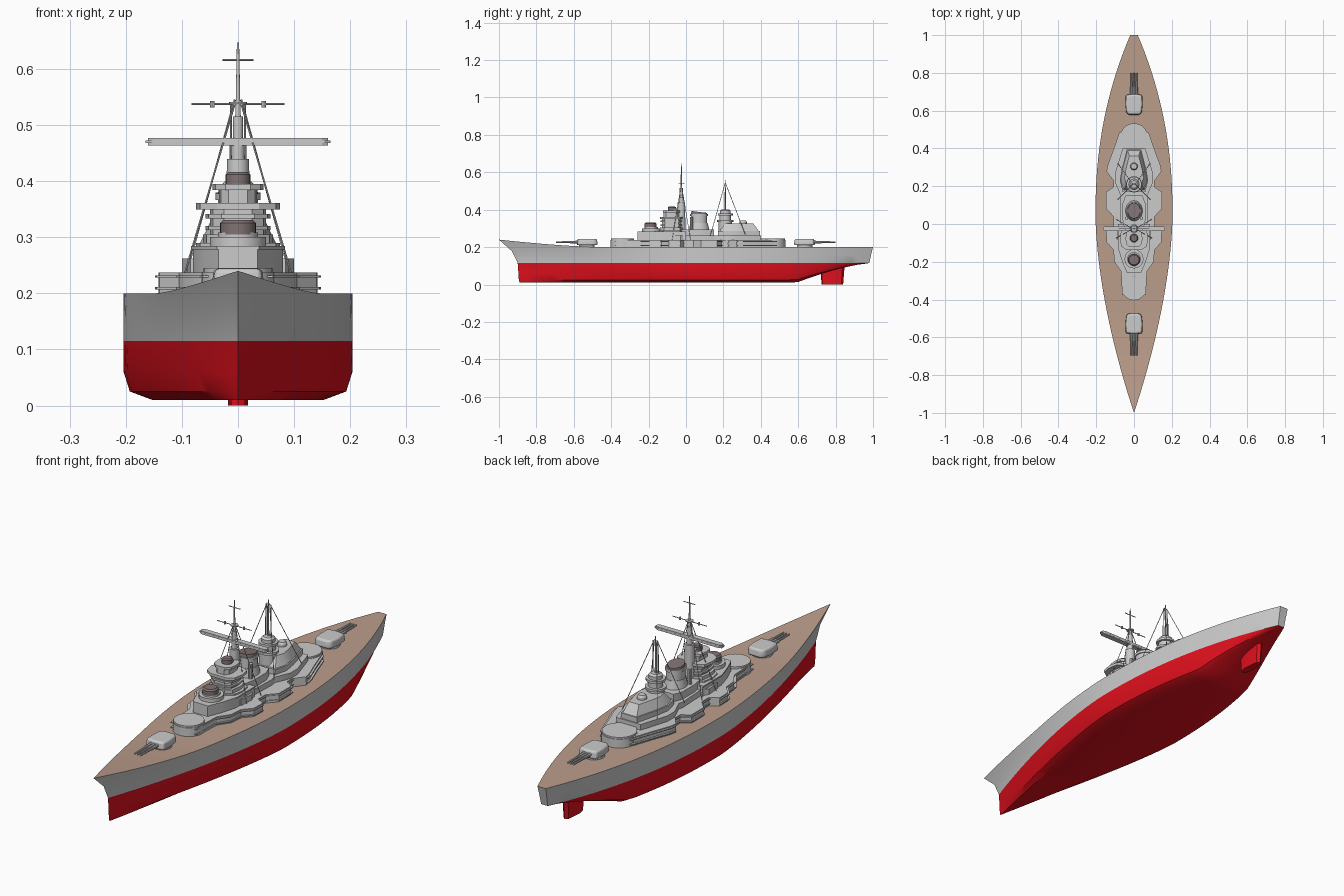
import bpy, bmesh, math
from mathutils import Vector

if "Cube" in bpy.data.objects:
    bpy.data.objects.remove(bpy.data.objects["Cube"])


def mat(name, rgb):
    m = bpy.data.materials.new(name)
    m.diffuse_color = (*rgb, 1)
    m.use_nodes = True
    m.node_tree.nodes["Principled BSDF"].inputs["Base Color"].default_value = m.diffuse_color
    return m


RED = mat("red_paint", (0.75, 0.005, 0.012))
WOOD = mat("deck_wood", (0.50, 0.34, 0.26))
DARK = mat("dark_metal", (0.22, 0.17, 0.17))
GREY = mat("grey_paint", (0.6, 0.6, 0.6))


def add(name, bm, *mats):
    bmesh.ops.remove_doubles(bm, verts=bm.verts, dist=1e-5)
    bmesh.ops.recalc_face_normals(bm, faces=bm.faces)
    me = bpy.data.meshes.new(name)
    bm.to_mesh(me)
    bm.free()
    for m in mats:
        me.materials.append(m)
    ob = bpy.data.objects.new(name, me)
    bpy.context.collection.objects.link(ob)
    return ob


def stack(name, rings, *mats):
    """Closed solid through a list of rings with equal point counts."""
    bm = bmesh.new()
    vs = [[bm.verts.new(p) for p in r] for r in rings]
    n = len(vs[0])
    for a, b in zip(vs, vs[1:]):
        for i in range(n):
            bm.faces.new((a[i], a[(i + 1) % n], b[(i + 1) % n], b[i]))
    bm.faces.new(vs[0])
    bm.faces.new(vs[-1])
    return add(name, bm, *mats)


def prism(name, half, z0, z1, top=1.0, grow=1.0, *mats):
    """Extrude an outline given by its +x half, optionally tapered."""
    pts = half + [(-x, y) for x, y in reversed(half) if x > 0]
    cy = (half[0][1] + half[-1][1]) / 2
    ring = lambda s, z: [(x * s, cy + (y - cy) * s, z) for x, y in pts]
    return stack(name, [ring(grow, z0), ring(grow * top, z1)], *mats)


def lathe(name, y, prof, sy=1.0, m=None, n=24, x=0.0):
    """Round part from (radius, z) pairs; sy stretches it along the ship."""
    ang = [2 * math.pi * i / n for i in range(n)]
    rings = [[(x + r * math.cos(a), y + r * sy * math.sin(a), z) for a in ang] for r, z in prof]
    return stack(name, rings, *([m] if m else []))


def rod(name, p, q, r, r2=None, n=8):
    p, q = Vector(p), Vector(q)
    rot = (q - p).to_track_quat('Z', 'Y')
    circ = lambda c, s: [c + rot @ Vector((s * math.cos(2 * math.pi * i / n),
                                           s * math.sin(2 * math.pi * i / n), 0)) for i in range(n)]
    return stack(name, [circ(p, r), circ(q, r2 or r)])


# hull: levels are (z, bow y, stern y, half width, bow fineness, stern half width)
LEVELS = [(0.2, -1, 1, .204, 1.7, .02), (0.16, -.93, .99, .204, 1.65, .018),
          (0.115, -.9, .98, .204, 1.6, .016), (0.06, -.896, .97, .204, 1.5, .012),
          (0.025, -.894, .97, .193, 1.4, .008), (0.01, -.89, .97, .153, 1.3, .004)]


def hull_point(level, t):
    z, y0, y1, w, fine, end = level
    y = y0 + (y1 - y0) * t
    if y < .05:
        x = w * (1 - ((.05 - y) / (.05 - y0)) ** fine)
    else:
        x = w - (w - end) * ((y - .05) / (y1 - .05)) ** 2.2
    if z > .115 and y < -.45:
        z += (z - .115) / .085 * .04 * ((-.45 - y) / .55) ** 1.5
    if z < .115 and y > .59:
        z += (.113 - z) * (1 - max(0, 1 - (y - .59) / .385) ** 1.4)
    return x, y, z


bm = bmesh.new()
N, L = 40, len(LEVELS)
cols = []
for k in range(N + 1):
    half = [hull_point(lv, k / N) for lv in LEVELS]
    cols.append([bm.verts.new(p) for p in half + [(-x, y, z) for x, y, z in reversed(half)]])
for a, b in zip(cols, cols[1:]):
    for i in range(2 * L):
        j = (i + 1) % (2 * L)
        f = bm.faces.new((a[i], a[j], b[j], b[i]))
        f.material_index = 2 if j == 0 else (0 if i < 2 or i >= 2 * L - 3 else 1)
end = cols[-1]
for i in range(L - 1):
    f = bm.faces.new((end[i], end[i + 1], end[2 * L - 2 - i], end[2 * L - 1 - i]))
    f.material_index = 0 if i < 2 else 1
add("hull", bm, GREY, RED, WOOD)

# rudder
prism("rudder", [(0, .84), (.012, .83), (.018, .76), (.012, .73), (0, .725)], 0, .105, 1.15, 1, RED)

# lower superstructure with zigzag side platforms and thin shelf edges
BASE = [(0, -.36), (.06, -.36), (.066, -.24), (.10, -.19), (.105, -.13), (.14, -.09), (.142, -.03),
        (.105, -.01), (.105, .04), (.142, .08), (.142, .165), (.105, .19), (.105, .225),
        (.14, .27), (.135, .30), (.105, .38), (.074, .47), (0, .47)]
prism("lower_superstructure", BASE, .19, .237)
for z in (.207, .228):
    prism("platform_shelf", BASE, z, z + .004, 1, 1.04)
for y, r in ((-.34, .064), (.46, .073)):
    lathe("barbette", y, [(r, .19), (r, .238), (r * .96, .238), (r * .96, .245)], n=32)

# forward superstructure and conning tower
prism("forward_deckhouse", [(0, -.26), (.035, -.26), (.06, -.2), (.08, -.13), (.08, .0), (0, .0)], .235, .282)
prism("forward_deckhouse_roof", [(0, -.26), (.037, -.26), (.062, -.2), (.084, -.13), (.084, 0), (0, 0)], .278, .284)
lathe("conning_base", -.185, [(.05, .28), (.05, .30), (.036, .30), (.036, .308)])
lathe("conning_tower", -.19, [(.032, .305), (.032, .325), (.026, .331)], m=DARK)

# bridge tower: stacked bodies and overhanging platforms
BRIDGE = [(0, -.06), (.5, -.06), (.9, -.04), (1, 0), (.9, .045), (.5, .06), (0, .06)]
for w, z0, z1, s in ((.062, .28, .305, 1), (.075, .283, .29, 1.05), (.05, .30, .355, .85),
                     (.058, .313, .32, .95), (.058, .333, .341, .95), (.075, .349, .361, 1),
                     (.034, .36, .388, .7), (.045, .384, .395, .75)):
    prism("bridge_level", [(x * w, -.078 + y * s) for x, y in BRIDGE], z0, z1)
lathe("bridge_director", -.075, [(.022, .394), (.022, .412), (.017, .416)], m=DARK)
lathe("director_hood", -.065, [(.02, .36), (.02, .402), (.014, .402), (.014, .41)])

# midships deckhouse and funnel
prism("midships_deckhouse", [(0, -.1), (.085, -.1), (.09, -.03), (.07, .0), (.075, .13), (.06, .19), (0, .19)], .235, .262)
prism("funnel_house", [(0, -.03), (.05, -.03), (.06, .02), (.06, .11), (.045, .15), (0, .15)], .26, .295)
fun = [(.046, .29), (.038, .33), (.036, .33), (.036, .366), (.04, .366), (.04, .378)]
lathe("funnel", .07, fun, 1.2)
for x in (-.04, .04):
    lathe("funnel_pipe", .03, [(.009, .26), (.009, .36)], x=x, n=10)
cap = lathe("funnel_cap", .07, [(.037, .37), (.034, .388)], 1.2, DARK)
for v in cap.data.vertices:
    if v.co.z > .38:
        v.co.z -= (v.co.y - .07) * .12

# aft superstructure, sloped house and aft tower
prism("aft_deckhouse", [(0, .15), (.07, .15), (.1, .22), (.1, .27), (.06, .4), (0, .4)], .235, .262)
prism("aft_house", [(0, .17), (.06, .17), (.075, .23), (.065, .29), (.038, .395), (0, .395)], .26, .285)
prism("aft_sloped_house", [(0, .18), (.055, .18), (.07, .23), (.06, .29), (.034, .39), (0, .39)], .285, .325, .72)
lathe("aft_director", .305, [(.02, .31), (.02, .335), (.015, .343)], n=16)
lathe("aft_tower", .21, [(.036, .26), (.036, .335), (.043, .335), (.043, .345), (.03, .345), (.03, .37),
                         (.04, .37), (.04, .38), (.028, .38), (.028, .395), (.02, .402)], n=20)

# gun turrets: rounded bodies with three barrels
for y, d in ((-.53, -1), (.635, 1)):
    lathe("turret_ring", y, [(.042, .19), (.042, .215)])
    body = prism("turret", [(0, y - d * .058), (.03, y - d * .058), (.042, y - d * .045), (.047, y),
                            (.044, y + d * .05), (0, y + d * .055)], .21, .244, .92)
    bev = body.modifiers.new("bevel", 'BEVEL')
    bev.width, bev.segments, bev.limit_method = .008, 3, 'ANGLE'
    for x in (-.014, 0, .014):
        rod("gun_barrel", (x, y + d * .04, .227), (x, y + d * .165, .227), .006, .004, 10)
        rod("gun_sleeve", (x, y + d * .04, .227), (x, y + d * .09, .227), .0075, .007, 10)

# foremast, rangefinder bar and yards
M = -.025
lathe("foremast", M, [(.024, .26), (.02, .42), (.02, .439), (.012, .439), (.012, .47), (.009, .47), (.009, .515),
                      (.005, .515), (.004, .545), (.002, .647)], n=14)
bar = [(0, M - .012), (.15, M - .012), (.16, M - .006), (.16, M + .006), (.15, M + .012), (0, M + .012)]
prism("long_bar", bar, .463, .477)
prism("long_bar_rim", bar, .468, .472, 1, 1.03)
for z, w in ((.537, .083), (.616, .028)):
    rod("yard", (-w, M, z), (w, M, z), .0018)
lathe("mast_top", M, [(.016, .537), (.016, .541)], n=12)
rod("aft_mast", (0, .21, .4), (0, .21, .56), .004, .002)
for s in (-1, 1):
    rod("aft_pole", (s * .014, .21, .395), (s * .012, .21, .54), .0018)
    lathe("yard_lamp", M, [(.004, .531), (.004, .543)], n=8, x=s * .046)
    # rigging
    for dx, dy in ((.095, -.05), (.095, .05)):
        rod("fore_stay", (s * .006, M, .537), (s * dx, M + dy, .235), .0016, n=6)
    for y, z in ((.13, .26), (.32, .26)):
        rod("aft_stay", (s * .006, .21, .545), (s * .085, y, z), .0016, n=6)

for ob in bpy.data.objects:
    ob.select_set(True)
    bpy.context.view_layer.objects.active = ob
bpy.ops.object.shade_smooth_by_angle(angle=math.radians(30))
